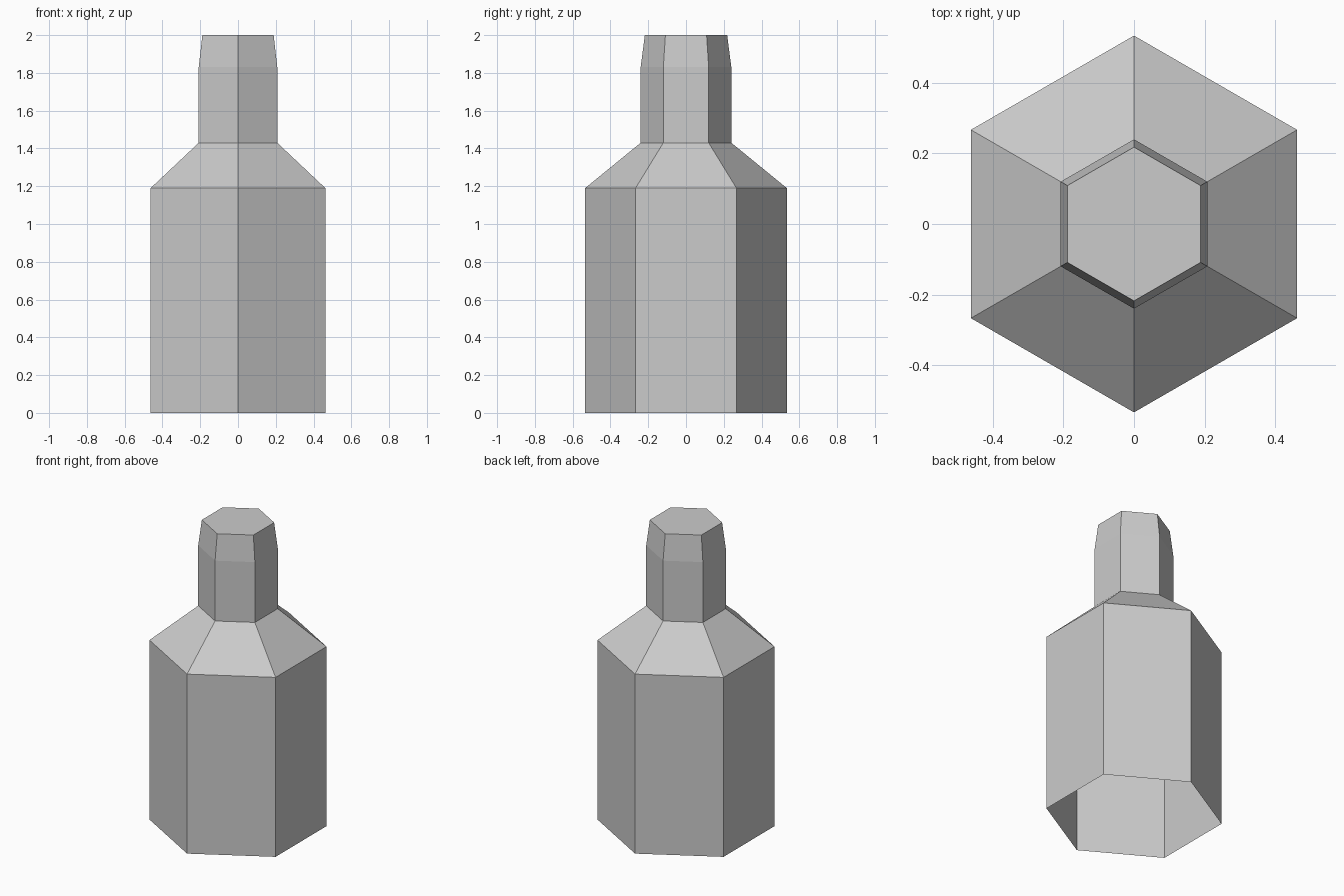
import bpy, bmesh
from math import sin, cos, pi

cube = bpy.data.objects.get("Cube")
if cube:
    bpy.data.objects.remove(cube, do_unlink=True)

SIDES = 6
GREY = (0.6, 0.6, 0.6, 1.0)

# One flat grey material
grey = bpy.data.materials.new("light grey")
grey.use_nodes = True
grey.diffuse_color = GREY
for node in grey.node_tree.nodes:
    if node.type == 'BSDF_PRINCIPLED':
        node.inputs["Base Color"].default_value = GREY


def hex_shell(name, profile, cap_top=False):
    """Join hexagonal rings, given as (radius, height), into an open shell."""
    bm = bmesh.new()
    rings = [[bm.verts.new((r * sin(2 * pi * i / SIDES), -r * cos(2 * pi * i / SIDES), z))
              for i in range(SIDES)] for r, z in profile]
    for low, high in zip(rings, rings[1:]):
        for i in range(SIDES):
            j = (i + 1) % SIDES
            bm.faces.new((low[i], low[j], high[j], high[i]))
    if cap_top:
        bm.faces.new(rings[-1])
    mesh = bpy.data.meshes.new(name)
    bm.to_mesh(mesh)
    bm.free()
    mesh.materials.append(grey)
    obj = bpy.data.objects.new(name, mesh)
    bpy.context.collection.objects.link(obj)
    return obj


# Bottle body with sloping shoulder, open underneath
hex_shell("bottle_body", [(0.534, 0), (0.534, 1.19), (0.24, 1.43)])

# Neck with a tapered, closed tip
hex_shell("bottle_neck", [(0.24, 1.43), (0.24, 1.83), (0.218, 2.0)], cap_top=True)
